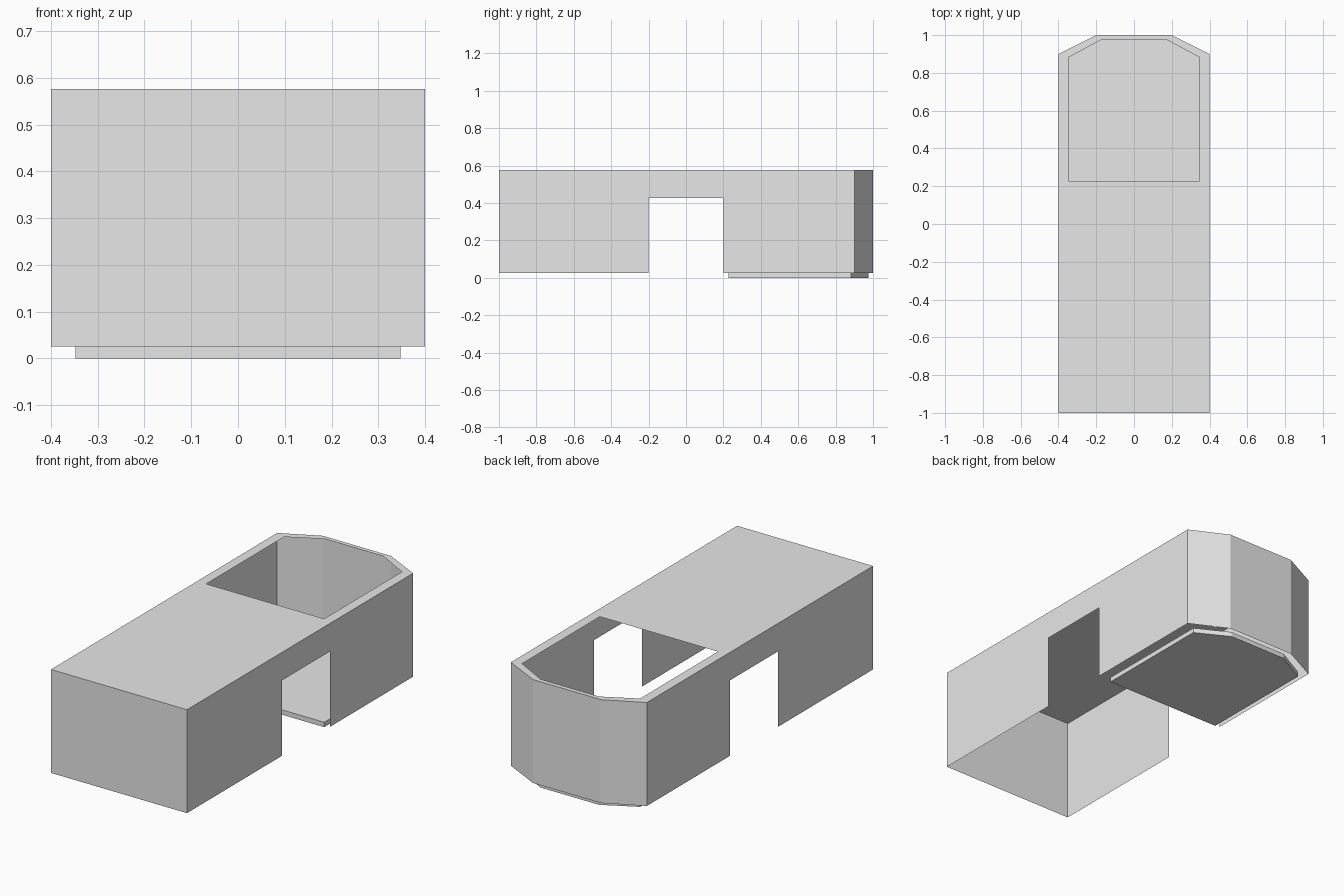
import bpy
import bmesh

cube = bpy.data.objects.get("Cube")
if cube:
    bpy.data.objects.remove(cube, do_unlink=True)

# Main heights and depths
FLOOR, ARCH, TOP = 0.026, 0.427, 0.576
FRONT, NOTCH, HOLE = -1.0, 0.2, 0.228

grey = bpy.data.materials.new("light_grey")
grey.use_nodes = True
grey.diffuse_color = (0.8, 0.8, 0.8, 1)
grey.node_tree.nodes["Principled BSDF"].inputs["Base Color"].default_value = (0.8, 0.8, 0.8, 1)


def finish(name, bm):
    """Weld a bmesh and turn it into a flat shaded object."""
    bmesh.ops.remove_doubles(bm, verts=bm.verts, dist=0.0001)
    mesh = bpy.data.meshes.new(name)
    bm.to_mesh(mesh)
    bm.free()
    mesh.materials.append(grey)
    obj = bpy.data.objects.new(name, mesh)
    bpy.context.collection.objects.link(obj)
    return obj


def add_face(bm, points):
    return bm.faces.new([bm.verts.new(p) for p in points])


def chamfered_end(half, start, shoulder, tip_half, tip):
    """Open path from right to left around the chamfered rear end."""
    right = [(half, start), (half, shoulder), (tip_half, tip)]
    return right + [(-x, y) for x, y in reversed(right)]


outer = chamfered_end(0.4, HOLE, 0.9, 0.2, 1.0)
inner = chamfered_end(0.347, HOLE, 0.882, 0.172, 0.976)

# Thin-walled side panels, each with the square arch cut out
bm = bmesh.new()
side = [(FRONT, FLOOR), (-NOTCH, FLOOR), (-NOTCH, ARCH), (NOTCH, ARCH),
        (NOTCH, FLOOR), (0.9, FLOOR), (0.9, TOP), (HOLE, TOP), (FRONT, TOP)]
add_face(bm, [(0.4, y, z) for y, z in side])
add_face(bm, [(-0.4, y, z) for y, z in reversed(side)])

# Front wall
add_face(bm, [(-0.4, FRONT, FLOOR), (0.4, FRONT, FLOOR),
              (0.4, FRONT, TOP), (-0.4, FRONT, TOP)])

# Chamfered rear walls
rear = outer[1:-1]
for a, b in zip(rear, rear[1:]):
    add_face(bm, [(*a, FLOOR), (*b, FLOOR), (*b, TOP), (*a, TOP)])

# Roof panel and the rim around the rear opening
roof = [(-0.4, FRONT), (0.4, FRONT), outer[0], inner[0], inner[-1], outer[-1]]
add_face(bm, [(*p, TOP) for p in roof])
for i in range(len(outer) - 1):
    ring = (outer[i], outer[i + 1], inner[i + 1], inner[i])
    add_face(bm, [(*p, TOP) for p in ring])
finish("body_shell", bm)

# Base plate under the rear opening
bm = bmesh.new()
base = add_face(bm, [(*p, 0) for p in inner])
top = bmesh.ops.extrude_face_region(bm, geom=[base], use_keep_orig=True)
for item in top["geom"]:
    if isinstance(item, bmesh.types.BMVert):
        item.co.z = FLOOR
bmesh.ops.recalc_face_normals(bm, faces=bm.faces)
finish("base_plate", bm)
